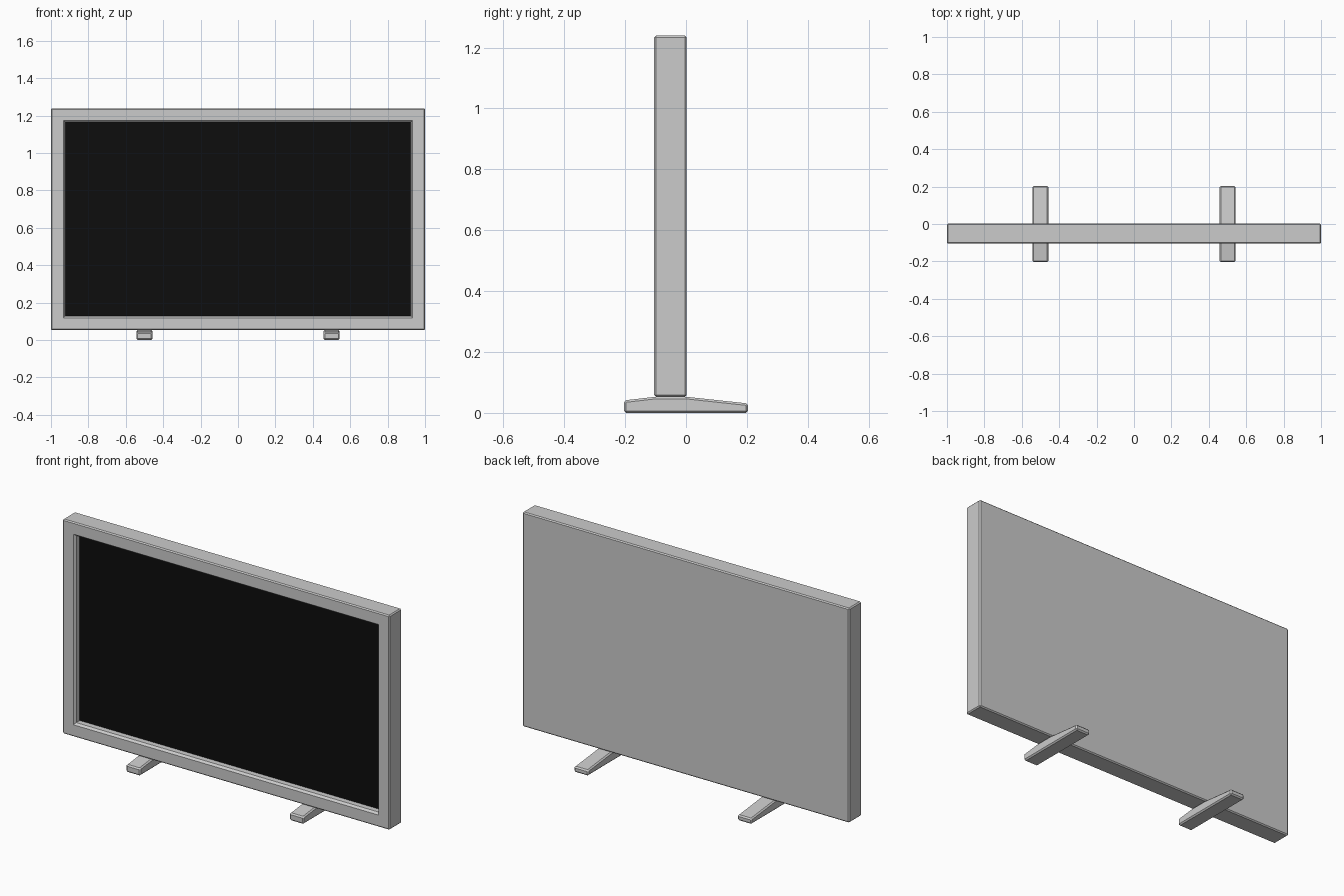
import bpy, bmesh
from mathutils import Vector

if "Cube" in bpy.data.objects:
    bpy.data.objects.remove(bpy.data.objects["Cube"])


def add_object(name, bm, color=None):
    bmesh.ops.recalc_face_normals(bm, faces=bm.faces)
    mesh = bpy.data.meshes.new(name)
    bm.to_mesh(mesh)
    bm.free()
    obj = bpy.data.objects.new(name, mesh)
    bpy.context.collection.objects.link(obj)
    if color:
        mat = bpy.data.materials.new(name + "_material")
        mat.diffuse_color = color
        mat.use_nodes = True
        mat.node_tree.nodes["Principled BSDF"].inputs["Base Color"].default_value = mat.diffuse_color
        mesh.materials.append(mat)
    return obj


def box(lo, hi):
    bm = bmesh.new()
    bmesh.ops.create_cube(bm, size=1)
    lo, hi = Vector(lo), Vector(hi)
    bmesh.ops.scale(bm, vec=hi - lo, verts=bm.verts)
    bmesh.ops.translate(bm, vec=(lo + hi) / 2, verts=bm.verts)
    return bm


def bevel_all(bm, width):
    bmesh.ops.bevel(bm, geom=list(bm.edges), offset=width, offset_type='OFFSET',
                    segments=1, profile=0.5, affect='EDGES')


BEVEL = 0.006
FRONT, BACK = -0.105, 0.002
BOTTOM, TOP = 0.053, 1.239

# Cabinet: chamfered box with a recessed opening in the front
bm = box((-1, FRONT, BOTTOM), (1, BACK, TOP))
bevel_all(bm, BEVEL)
bm.normal_update()
front = max((f for f in bm.faces if f.normal.y < -0.99), key=lambda f: f.calc_area())
# bezel width, sloped lip, then the straight wall of the recess
for thickness, depth in ((0.066 - BEVEL, 0), (0.010, -0.012), (0.001, -0.030)):
    bmesh.ops.inset_region(bm, faces=[front], thickness=thickness, depth=depth,
                           use_even_offset=True)
add_object("cabinet", bm)

# Dark screen panel lying on the recess floor
add_object("screen", box((-0.924, -0.0645, 0.129), (0.924, -0.060, 1.163)),
           (0.004, 0.004, 0.004, 1))

# Feet: tapered side profile (y, z) extruded across x, edges chamfered
PROFILE = [(-0.204, 0), (0.204, 0), (0.204, 0.031),
           (0.0, 0.053), (-0.1, 0.053), (-0.204, 0.041)]
for side, x in (("left", -0.5), ("right", 0.5)):
    bm = bmesh.new()
    face = bm.faces.new([bm.verts.new((x - 0.043, y, z)) for y, z in PROFILE])
    ext = bmesh.ops.extrude_face_region(bm, geom=[face])
    verts = [g for g in ext["geom"] if isinstance(g, bmesh.types.BMVert)]
    bmesh.ops.translate(bm, vec=(0.086, 0, 0), verts=verts)
    bmesh.ops.recalc_face_normals(bm, faces=bm.faces)
    bm.normal_update()
    sharp = [e for e in bm.edges if e.calc_face_angle(0) > 0.6]
    bmesh.ops.bevel(bm, geom=sharp, offset=0.007, offset_type='OFFSET',
                    segments=1, profile=0.5, affect='EDGES')
    add_object(side + "_foot", bm)
